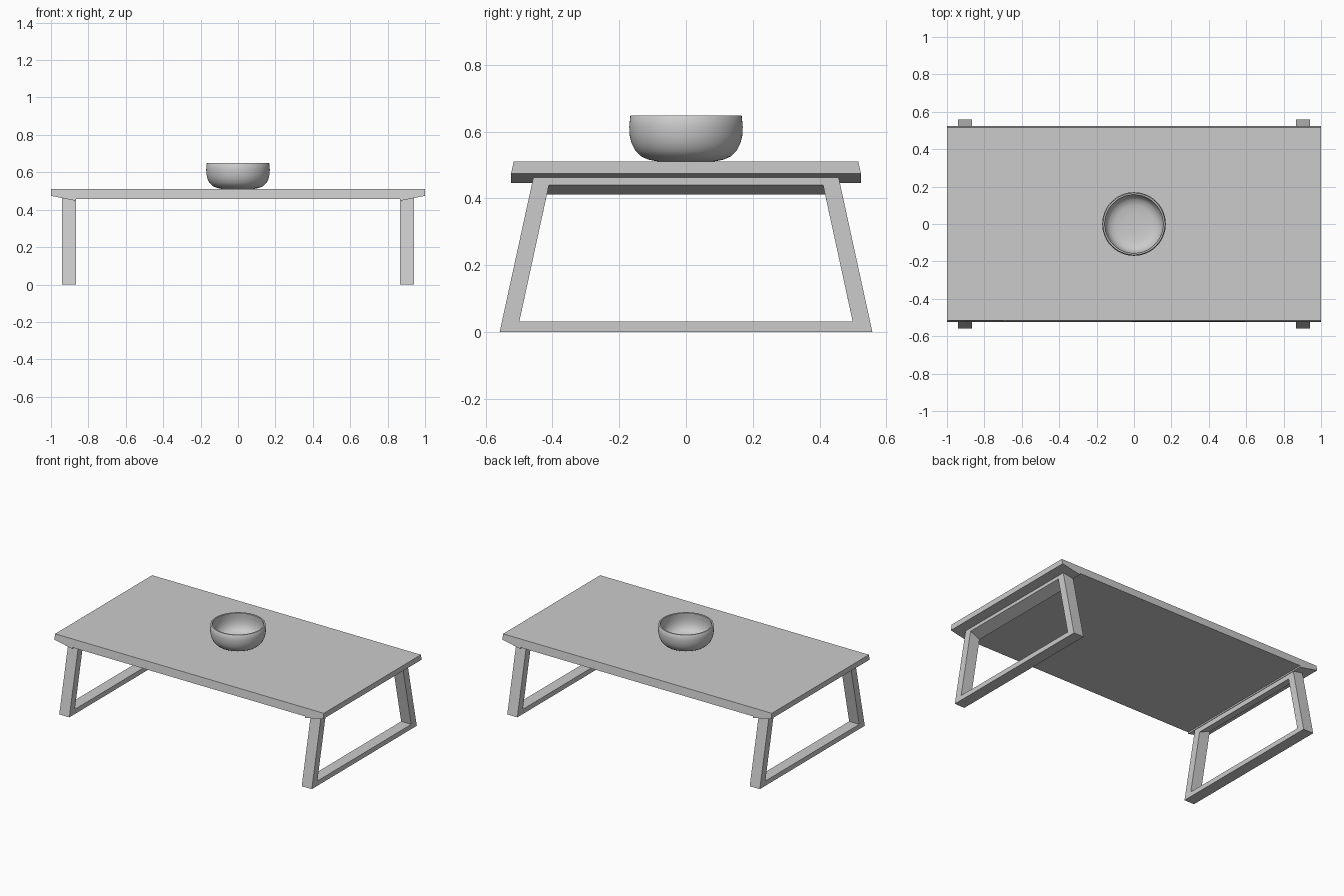
import bpy, bmesh, math

if "Cube" in bpy.data.objects:
    bpy.data.objects.remove(bpy.data.objects["Cube"])


def make_object(name, verts, faces):
    mesh = bpy.data.meshes.new(name)
    mesh.from_pydata(verts, [], faces)
    bm = bmesh.new()
    bm.from_mesh(mesh)
    bmesh.ops.recalc_face_normals(bm, faces=bm.faces)
    bm.to_mesh(mesh)
    bm.free()
    obj = bpy.data.objects.new(name, mesh)
    bpy.context.collection.objects.link(obj)
    return obj


# Tabletop: side profile with wedge-shaped ends, long edges lean outwards
half = [(1.0, 0.51), (1.0, 0.474), (0.865, 0.447), (0.865, 0.457)]
profile = half + [(-x, z) for x, z in reversed(half)]
n = len(profile)


def edge_y(z):
    return 0.516 if z > 0.5 else 0.524


verts = [(x, s * edge_y(z), z) for s in (-1, 1) for x, z in profile]
faces = [list(range(n)), list(range(n, 2 * n))]
faces += [[i, (i + 1) % n, n + (i + 1) % n, n + i] for i in range(n)]
make_object("tabletop", verts, faces)


# Leg frames: tapered closed loops whose top rail follows the sloping underside
def leg_frame(name, side):
    verts = []
    for x, drop in ((0.94, 0.0), (0.865, 0.028)):
        outer_top, inner_top = 0.472 - drop, 0.44 - drop
        outer_y = 0.558 - 0.218 * outer_top
        inner_y = 0.505 - 0.215 * inner_top
        for y, z in ((0.558, 0.0), (outer_y, outer_top)):
            verts += [(side * x, y, z), (side * x, -y, z)]
        for y, z in ((0.499, 0.032), (inner_y, inner_top)):
            verts += [(side * x, y, z), (side * x, -y, z)]
    outer, inner = [0, 1, 3, 2], [4, 5, 7, 6]
    faces = []
    for i in range(4):
        j = (i + 1) % 4
        a, b, c, d = outer[i], outer[j], inner[j], inner[i]
        faces += [[a, b, c, d], [a + 8, b + 8, c + 8, d + 8],
                  [a, b, b + 8, a + 8], [d, c, c + 8, d + 8]]
    return make_object(name, verts, faces)


leg_frame("right_leg_frame", 1)
leg_frame("left_leg_frame", -1)

# Bowl: lathed wall with a rounded lower edge and a hollow inside
section = [(0.085, 0.511), (0.112, 0.516), (0.135, 0.526), (0.152, 0.543),
           (0.163, 0.565), (0.169, 0.59), (0.170, 0.615), (0.167, 0.647),
           (0.165, 0.649), (0.157, 0.649), (0.155, 0.647), (0.158, 0.61),
           (0.155, 0.58), (0.146, 0.556), (0.130, 0.538), (0.10, 0.528),
           (0.05, 0.525)]
seg = 64
verts = [(r * math.cos(2 * math.pi * k / seg), r * math.sin(2 * math.pi * k / seg), z)
         for r, z in section for k in range(seg)]
faces = [[i * seg + k, i * seg + (k + 1) % seg,
          (i + 1) * seg + (k + 1) % seg, (i + 1) * seg + k]
         for i in range(len(section) - 1) for k in range(seg)]
faces += [list(range(seg)), list(range((len(section) - 1) * seg, len(section) * seg))]
bowl = make_object("bowl", verts, faces)
bpy.context.view_layer.objects.active = bowl
bowl.select_set(True)
bpy.ops.object.shade_smooth_by_angle(angle=math.radians(40))
